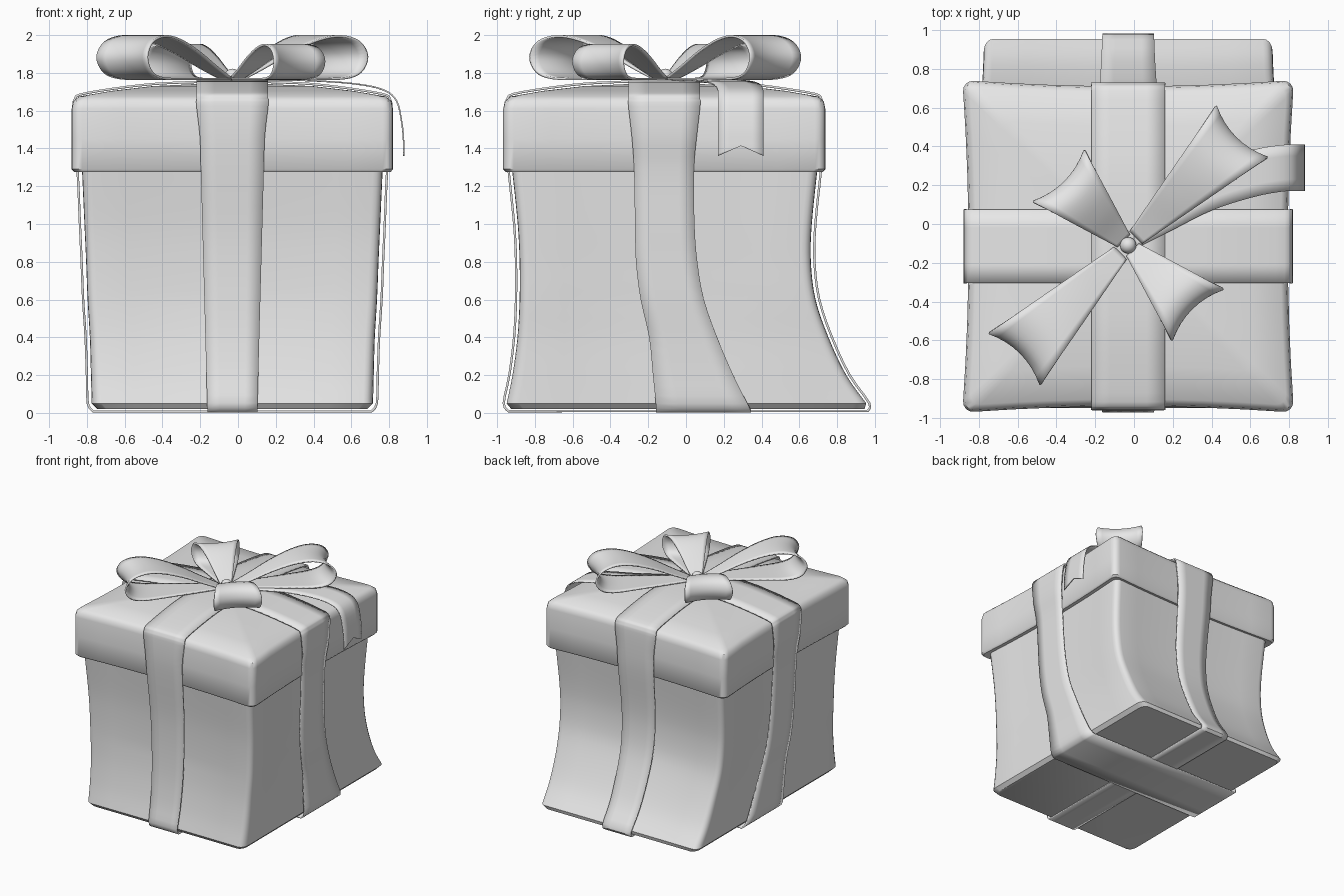
import bpy, bmesh, math
from mathutils import Vector

if "Cube" in bpy.data.objects:
    bpy.data.objects.remove(bpy.data.objects["Cube"], do_unlink=True)

CX, CY = -0.03, -0.115

paper = bpy.data.materials.new("plain light grey")
paper.use_nodes = True
GREY = (0.8, 0.8, 0.8, 1)
paper.diffuse_color = GREY
paper.node_tree.nodes["Principled BSDF"].inputs["Base Color"].default_value = GREY

# Body levels: z, half width, front y, back y, side ribbon y range
BODY = [(0.02, 0.715, -0.925, 0.945, -0.16, 0.345),
        (0.05, 0.745, -0.95, 0.955, -0.16, 0.325),
        (0.2, 0.75, -0.92, 0.85, -0.175, 0.25),
        (0.4, 0.757, -0.895, 0.757, -0.195, 0.165),
        (0.6, 0.77, -0.885, 0.69, -0.24, 0.095),
        (0.8, 0.778, -0.885, 0.665, -0.265, 0.06),
        (1.0, 0.787, -0.895, 0.67, -0.27, 0.045),
        (1.29, 0.80, -0.925, 0.70, -0.275, 0.042)]
# Lid levels: z, scale
LID = [(1.285, 0.93), (1.275, 0.985), (1.29, 1), (1.45, 1), (1.61, 1), (1.65, 0.99),
       (1.675, 0.955), (1.705, 0.75), (1.73, 0.5), (1.74, 0.25), (1.742, 0.05)]


def finish(name, bm, angle=40):
    bmesh.ops.recalc_face_normals(bm, faces=bm.faces)
    mesh = bpy.data.meshes.new(name)
    bm.to_mesh(mesh)
    bm.free()
    mesh.materials.append(paper)
    ob = bpy.data.objects.new(name, mesh)
    bpy.context.collection.objects.link(ob)
    bpy.ops.object.select_all(action='DESELECT')
    ob.select_set(True)
    bpy.context.view_layer.objects.active = ob
    bpy.ops.object.shade_smooth_by_angle(angle=math.radians(angle))
    return ob


def spline(pts, n=4, closed=False):
    """Catmull-Rom through tuples of any length."""
    k = len(pts)
    get = (lambda i: pts[i % k]) if closed else (lambda i: pts[min(max(i, 0), k - 1)])
    out = []
    for i in range(k if closed else k - 1):
        for j in range(n):
            t = j / n
            out.append(tuple(0.5 * (2 * b + (c - a) * t + (2 * a - 5 * b + 4 * c - d) * t * t
                                    + (3 * b - a - 3 * c + d) * t ** 3)
                             for a, b, c, d in zip(get(i - 1), get(i), get(i + 1), get(i + 2))))
    return out if closed else out + [pts[-1]]


def skin(rows, wrap_rows=False, wrap_cols=False, caps=False):
    bm = bmesh.new()
    grid = [[bm.verts.new(p) for p in row] for row in rows]
    m, k = len(grid), len(grid[0])
    for i in range(m if wrap_rows else m - 1):
        for j in range(k if wrap_cols else k - 1):
            a, b = grid[i], grid[(i + 1) % m]
            bm.faces.new((a[j], a[(j + 1) % k], b[(j + 1) % k], b[j]))
    if caps:
        bm.faces.new(grid[0])
        bm.faces.new(grid[-1])
    return bm


def unit_ring(r=0.07, arc=4, side=8):
    pts = []
    for q in range(4):
        rot = lambda x, y: [(x, y), (-y, x), (-x, -y), (y, -x)][q]
        for s in range(1, side):
            pts.append(rot(1, (1 - r) * (2 * s / side - 1)))
        for s in range(arc + 1):
            a = math.pi / 2 * s / arc
            pts.append(rot(1 - r + r * math.cos(a), 1 - r + r * math.sin(a)))
    return pts


RING = unit_ring()


def pinched(z, hx, yf, yb, pinch):
    """Rounded rectangle whose sides bow inwards."""
    cy, hy = (yf + yb) / 2, (yb - yf) / 2
    return [(CX + u * (hx - pinch * (1 - v * v)), cy + v * (hy - pinch * (1 - u * u)), z)
            for u, v in RING]


# Box body and lid
levels = [BODY[0]] + spline(BODY[1:], 4)
finish("box_body", skin([pinched(z, hx, f, b, 0.03 * min(1, z / 0.6))
                         for z, hx, f, b, _, _ in levels], wrap_cols=True, caps=True))
finish("box_lid", skin([pinched(z, 0.855 * s, CY - 0.857 * s, CY + 0.857 * s, 0.032 * s)
                        for z, s in LID], wrap_cols=True, caps=True))


def sheet(name, rows, thick, closed=False):
    ob = finish(name, skin(rows, wrap_rows=closed))
    mod = ob.modifiers.new("thickness", 'SOLIDIFY')
    mod.thickness = thick
    mod.offset = 0
    return ob


# Ribbons wrapped around the box: rows of position, z, edge, edge
def half_wrap(axis, sign):
    rows = []
    for z, hx, yf, yb, y0, y1 in BODY:
        w = 0.132 + 0.027 * z
        z = 0.007 if z < 0.03 else z
        if axis == 'x':
            rows.append((CX + sign * (hx + 0.02), z, y0, y1))
        else:
            rows.append((yf - 0.015 if sign < 0 else yb + 0.015, z, CX - w, CX + w))
    mid, half = (CX, 0.842) if axis == 'x' else (CY, 0.838)
    for z, s in LID[3:]:
        w = 0.172 + 0.018 * min(1, (z - 1.45) / 0.16)
        c = CY if axis == 'x' else CX
        rows.append((mid + sign * half * s, z + 0.011, c - w, c + w))
    return rows


for axis, name in (('x', "side_ribbon"), ('y', "front_ribbon")):
    path = half_wrap(axis, -1) + half_wrap(axis, 1)[::-1]
    rows = []
    for p, z, e0, e1 in spline(path, 3) + path[:1]:
        edges = [e0 + (e1 - e0) * t / 4 for t in range(5)]
        z = max(z, 0.006)
        rows.append([(p, e, z) if axis == 'x' else (e, p, z + 0.002) for e in edges])
    sheet(name, rows[:-1], 0.012, closed=True)

# Bow loops: teardrop path as fractions of length and height
TEAR = [(0.07, 0.03), (0.22, 0.28), (0.42, 0.64), (0.62, 0.91), (0.79, 1), (0.93, 0.86),
        (0.99, 0.52), (0.94, 0.17), (0.82, 0.02), (0.6, 0), (0.3, 0), (0.07, 0)]


def bow_loop(name, degrees, length, height):
    a = math.radians(degrees)
    out, across = Vector((math.cos(a), math.sin(a), 0)), Vector((-math.sin(a), math.cos(a), 0))
    rows = []
    for f, h in spline(TEAR, 4):
        row = []
        for i in range(9):
            t = i / 4 - 1
            d = f * length - 0.045 * (1 - t * t) * f * f
            p = Vector((CX, CY + 0.005, 1.768 + h * height)) + out * d
            row.append(p + across * t * (0.035 + 0.155 * f))
        rows.append(row)
    sheet(name, rows, 0.012)


bow_loop("long_loop_back", 45, 0.835, 0.226)
bow_loop("long_loop_front", 225, 0.835, 0.226)
bow_loop("short_loop_back", 135, 0.51, 0.18)
bow_loop("short_loop_front", 315, 0.51, 0.18)

# Knot at the middle of the bow
bm = bmesh.new()
bmesh.ops.create_uvsphere(bm, u_segments=20, v_segments=12, radius=0.042)
bmesh.ops.translate(bm, verts=bm.verts, vec=(CX, CY + 0.005, 1.78))
finish("bow_knot", bm)

# Loose ribbon tail hanging over the lid edge, with a notched end
TAIL = [(0.0, -0.08, 1.762, 0.05), (0.2, 0.07, 1.762, 0.1), (0.4, 0.19, 1.758, 0.12),
        (0.62, 0.262, 1.742, 0.122), (0.77, 0.288, 1.71, 0.12), (0.84, 0.29, 1.65, 0.12),
        (0.868, 0.29, 1.53, 0.12), (0.877, 0.29, 1.43, 0.12), (0.878, 0.29, 1.36, 0.12)]
rows = [[(x, y + w * t, z) for t in (-1, -0.5, 0, 0.5, 1)] for x, y, z, w in spline(TAIL, 4)]
for k, row in enumerate(rows[-5:]):
    rows[k - 5] = [(x, y, z + 0.055 * k / 4 * (1 - abs(i - 2) / 2))
                   for i, (x, y, z) in enumerate(row)]
sheet("ribbon_tail", rows, 0.008)
